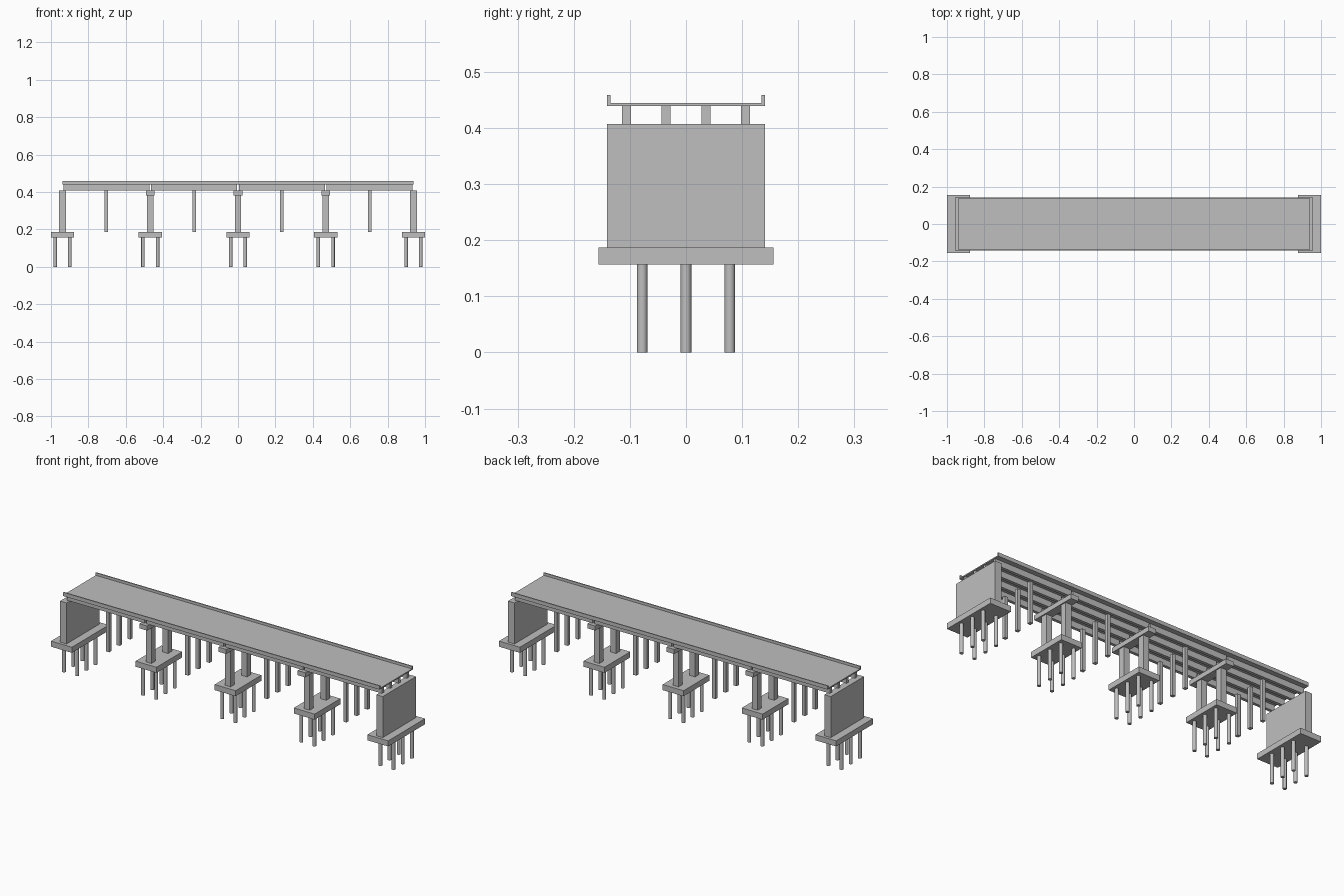
import bpy
import bmesh
import math
from mathutils import Matrix, Vector

default = bpy.data.objects.get("Cube")
if default:
    bpy.data.objects.remove(default, do_unlink=True)

concrete = bpy.data.materials.new("concrete grey")
concrete.use_nodes = True
GREY = (0.52, 0.52, 0.52, 1)
concrete.diffuse_color = GREY
concrete.node_tree.nodes["Principled BSDF"].inputs["Base Color"].default_value = GREY


def finish(name, bm, smooth=False):
    mesh = bpy.data.meshes.new(name)
    bm.to_mesh(mesh)
    bm.free()
    mesh.materials.append(concrete)
    obj = bpy.data.objects.new(name, mesh)
    bpy.context.collection.objects.link(obj)
    if smooth:
        bpy.ops.object.select_all(action="DESELECT")
        obj.select_set(True)
        bpy.context.view_layer.objects.active = obj
        bpy.ops.object.shade_smooth_by_angle(angle=math.radians(40))
    return obj


def box(name, x, y, z0, z1, sx, sy):
    bm = bmesh.new()
    bmesh.ops.create_cube(bm, size=1)
    bmesh.ops.scale(bm, vec=(sx, sy, z1 - z0), verts=bm.verts)
    bmesh.ops.translate(bm, vec=Vector((x, y, (z0 + z1) / 2)), verts=bm.verts)
    return finish(name, bm)


def rods(name, points, z0, z1, radius):
    bm = bmesh.new()
    for x, y in points:
        bmesh.ops.create_cone(bm, cap_ends=True, segments=20, radius1=radius,
                              radius2=radius, depth=z1 - z0,
                              matrix=Matrix.Translation((x, y, (z0 + z1) / 2)))
    return finish(name, bm, smooth=True)


SPAN = 0.469
CAP_LOW, CAP_TOP = 0.157, 0.187
SEAT, DECK_LOW, DECK_TOP, CURB_TOP = 0.407, 0.439, 0.445, 0.459

# Deck slab with a thin raised curb along each edge
box("deck_slab", 0, 0, DECK_LOW, DECK_TOP, 4 * SPAN, 0.281)
for side, y in (("front", -0.1375), ("back", 0.1375)):
    box(f"{side}_curb", 0, y, DECK_TOP, CURB_TOP, 4 * SPAN, 0.006)

# Four spans of girders, with a row of hanging posts at each midspan
for i in range(4):
    x = (i - 1.5) * SPAN
    for j in range(4):
        box(f"girder_{i + 1}_{j + 1}", x, (j - 1.5) * 0.0705, SEAT, DECK_LOW,
            SPAN - 0.01, 0.016)
    for j in (-1, 0, 1):
        box(f"midspan_post_{i + 1}_{j + 2}", x, j * 0.09, CAP_TOP, SEAT, 0.019, 0.019)

# Five supports: abutment walls at the ends, two-column piers between
for i in range(-2, 3):
    x = i * SPAN
    end = abs(i) == 2
    kind = "abutment" if end else "pier"
    tag = f"{kind}_{i + 3}"
    box(f"{tag}_pile_cap", x, 0, CAP_LOW, CAP_TOP, 0.124, 0.312 if end else 0.218)
    rods(f"{tag}_piles", [(x + a * 0.039, b * 0.078) for a in (-1, 1) for b in (-1, 0, 1)],
         0, CAP_LOW, 0.0094)
    if end:
        box(f"{tag}_wall", x, 0, CAP_TOP, SEAT, 0.038, 0.281)
    else:
        for side, y in (("front", -0.07), ("back", 0.07)):
            box(f"{tag}_{side}_column", x, y, CAP_TOP, 0.382, 0.034, 0.034)
        box(f"{tag}_bent_cap", x, 0, 0.382, SEAT, 0.046, 0.265)
